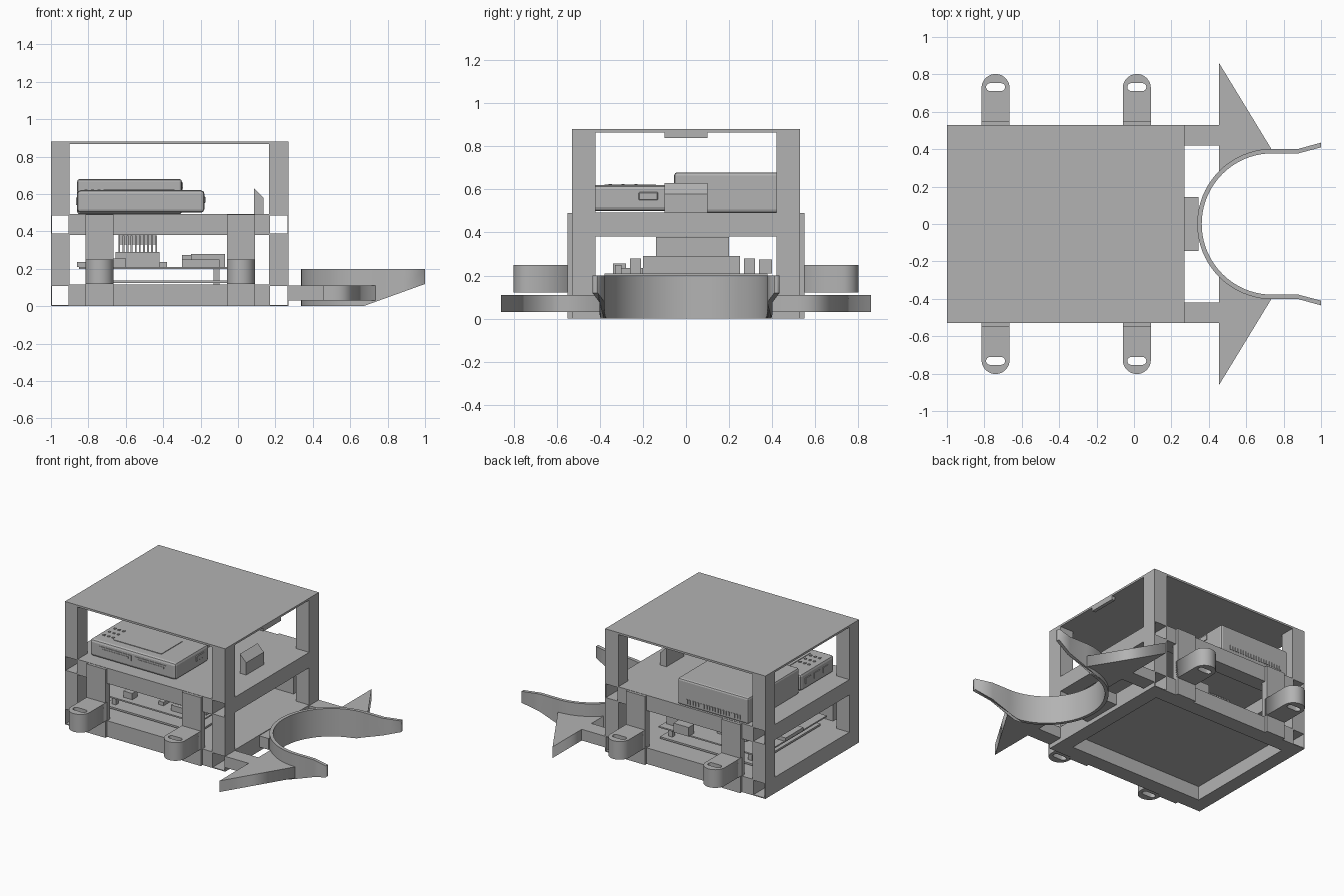
import bpy
import bmesh
import math

cube = bpy.data.objects.get("Cube")
if cube:
    bpy.data.objects.remove(cube, do_unlink=True)

grey = bpy.data.materials.new("plain grey")
grey.use_nodes = True
grey.diffuse_color = (0.45, 0.45, 0.45, 1)
grey.node_tree.nodes["Principled BSDF"].inputs["Base Color"].default_value = grey.diffuse_color


def add_object(name, mesh):
    obj = bpy.data.objects.new(name, mesh)
    bpy.context.collection.objects.link(obj)
    mesh.materials.clear()
    mesh.materials.append(grey)
    return obj


def boxes(name, spans):
    """One object made of boxes given as (x0, x1, y0, y1, z0, z1)."""
    bm = bmesh.new()
    for x0, x1, y0, y1, z0, z1 in spans:
        made = bmesh.ops.create_cube(bm, size=1)["verts"]
        for v in made:
            v.co = ((x0 + x1) / 2 + v.co.x * (x1 - x0),
                    (y0 + y1) / 2 + v.co.y * (y1 - y0),
                    (z0 + z1) / 2 + v.co.z * (z1 - z0))
    mesh = bpy.data.meshes.new(name)
    bm.to_mesh(mesh)
    bm.free()
    return add_object(name, mesh)


def outline(name, loops, z0, z1):
    """Extrude closed xy outlines; inner loops become holes."""
    curve = bpy.data.curves.new(name, "CURVE")
    curve.dimensions = "2D"
    curve.fill_mode = "BOTH"
    curve.extrude = (z1 - z0) / 2
    for loop in loops:
        spline = curve.splines.new("POLY")
        spline.points.add(len(loop) - 1)
        for point, (x, y) in zip(spline.points, loop):
            point.co = (x, y, 0, 1)
        spline.use_cyclic_u = True
    temp = bpy.data.objects.new(name, curve)
    bpy.context.collection.objects.link(temp)
    deps = bpy.context.evaluated_depsgraph_get()
    mesh = bpy.data.meshes.new_from_object(temp.evaluated_get(deps))
    bpy.data.objects.remove(temp, do_unlink=True)
    for v in mesh.vertices:
        v.co.z += (z0 + z1) / 2
    return add_object(name, mesh)


def bevel(obj, width, segments=1):
    mod = obj.modifiers.new("Bevel", "BEVEL")
    mod.width = width
    mod.segments = segments


def arc(cx, cy, r, a0, a1, n):
    angles = [math.radians(a0 + (a1 - a0) * i / n) for i in range(n + 1)]
    return [(cx + r * math.cos(a), cy + r * math.sin(a)) for a in angles]


LEFT, RIGHT, DEPTH = -1.0, 0.27, 0.53
IN_L, IN_R, IN_D = -0.9, 0.165, 0.42
WALL = 0.006
columns = [(LEFT, IN_L), (IN_R, RIGHT)]
sides = [(-DEPTH, -IN_D), (IN_D, DEPTH)]


# Base and shelf: hollow trays with open channels along both ends
def tray(name, z0, z1, deck):
    parts = [(IN_L, IN_R, -DEPTH, DEPTH, z1 - deck, z1)]
    parts += [(IN_L, IN_R, a, b, z0, z1 - deck) for a, b in sides]
    for a, b in columns:
        parts += [(a, b, -DEPTH, DEPTH, z0, z0 + WALL),
                  (a, b, -DEPTH, DEPTH, z1 - WALL, z1),
                  (a, a + WALL, -DEPTH, DEPTH, z0, z1),
                  (b - WALL, b, -DEPTH, DEPTH, z0, z1)]
    boxes(name, parts)


tray("base_tray", 0, 0.115, 0.015)
tray("middle_shelf", 0.382, 0.492, 0.012)

# Corner posts and roof
for name, z0, z1 in [("lower_posts", 0.115, 0.382), ("upper_posts", 0.492, 0.866)]:
    boxes(name, [(*c, *s, z0, z1) for c in columns for s in sides])
boxes("roof", [(LEFT, RIGHT, -DEPTH, DEPTH, 0.866, 0.88)])
boxes("roof_tab", [(0.245, RIGHT, -0.1, 0.1, 0.84, 0.866)])

# Mounting straps with slotted, round-ended lugs
for cx in (-0.74, 0.015):
    for s in (-1, 1):
        ya, yb = sorted((s * 0.5, s * 0.55))
        boxes("mounting_strap", [(cx - 0.075, cx + 0.075, ya, yb, 0, 0.49)])
        end = [(x, s * y) for x, y in arc(cx, 0.727, 0.075, 0, 180, 20)]
        lug = [(cx + 0.075, s * DEPTH)] + end + [(cx - 0.075, s * DEPTH)]
        slot = arc(cx + 0.03, s * 0.732, 0.021, -90, 90, 8)
        slot += arc(cx - 0.03, s * 0.732, 0.021, 90, 270, 8)
        outline("mounting_lug", [lug, slot], 0.12, 0.25)

# Curved catcher with flared tips and sloping lower edge
half_out = [(1, 0.435), (0.88, 0.402)] + arc(0.74, 0, 0.402, 90, 180, 20)
half_in = [(1, 0.41), (0.88, 0.378)] + arc(0.74, 0, 0.378, 90, 180, 20)
outer = half_out + [(x, -y) for x, y in reversed(half_out[:-1])]
inner = half_in + [(x, -y) for x, y in reversed(half_in[:-1])]
catcher = outline("curved_catcher", [outer + inner[::-1]], 0, 0.2)
for v in catcher.data.vertices:
    if v.co.z < 0.1:
        v.co.z = max(0, (v.co.x - 0.67) * 0.36)

# Arms joining the catcher to the body
boxes("centre_arm", [(RIGHT, 0.345, -0.145, 0.145, 0.03, 0.11)])
for s in (-1, 1):
    ya, yb = sorted((s * IN_D, s * DEPTH))
    boxes("side_arm", [(RIGHT, 0.455, ya, yb, 0.03, 0.11)])
    fin = [(0.455, 0.86), (0.735, 0.4), (0.6, 0.37), (0.455, 0.28)]
    outline("pointed_fin", [[(x, s * y) for x, y in fin]], 0.03, 0.11)

# Stop block on the shelf with a sloping top
stop = boxes("stop_block", [(0.085, 0.135, -0.1, 0.1, 0.49, 0.63)])
for v in stop.data.vertices:
    if v.co.z > 0.6 and v.co.x > 0.1:
        v.co.z = 0.58

# Front flat device with card slots and round-edged case
hub = boxes("flat_device", [(-0.86, -0.18, -0.45, -0.07, 0.5, 0.62)])
bevel(hub, 0.018, 2)
boxes("device_lid_panel", [(-0.72, -0.34, -0.38, -0.14, 0.618, 0.624)])
for x in (-0.78, -0.5):
    boxes("card_slot", [(x, x + 0.25, -0.454, -0.445, 0.55, 0.588),
                        (x + 0.02, x + 0.23, -0.457, -0.445, 0.563, 0.575)])
port = boxes("oval_port", [(-0.185, -0.175, -0.22, -0.13, 0.55, 0.588)])
bevel(port, 0.004)
boxes("device_end_ports", [(-0.865, -0.855, y, y + 0.06, 0.54, 0.58)
                           for y in (-0.38, -0.28, -0.18)])
boxes("device_buttons", [(-0.82 + 0.035 * i, -0.805 + 0.035 * i, y, y + 0.015, 0.618, 0.625)
                         for i in range(3) for y in (-0.36, -0.3, -0.24)])

# Rear computer with ports and vents
computer = boxes("small_computer", [(-0.86, -0.3, -0.055, 0.525, 0.492, 0.68)])
bevel(computer, 0.014, 2)
boxes("computer_ports", [(-0.305, -0.295, y0, y1, z0, z1) for y0, y1, z0, z1 in
                         [(0.1, 0.23, 0.632, 0.662), (0.245, 0.38, 0.625, 0.662),
                          (0.09, 0.17, 0.56, 0.59), (0.195, 0.27, 0.555, 0.61),
                          (0.29, 0.36, 0.575, 0.615), (0.29, 0.36, 0.535, 0.565),
                          (0.38, 0.41, 0.53, 0.57)]])
boxes("computer_vents", [(-0.8 + 0.022 * i, -0.79 + 0.022 * i, 0.52, 0.53, 0.515, 0.545)
                         for i in range(20)])

# Circuit boards in the lower bay
boxes("lower_board", [(-0.8, -0.06, -0.38, 0.38, 0.125, 0.138)])
boxes("upper_board", [(-0.85, -0.05, -0.38, 0.38, 0.2, 0.21)])
boxes("board_spacers", [(x, x + 0.03, y, y + 0.03, 0.115, 0.2)
                        for x in (-0.76, -0.13) for y in (-0.34, 0.31)])
boxes("board_parts", [(-0.25, -0.07, -0.26, -0.21, 0.21, 0.28),
                      (-0.25, -0.07, 0.27, 0.32, 0.21, 0.28),
                      (-0.3, -0.1, -0.33, -0.3, 0.21, 0.25),
                      (-0.67, -0.6, -0.34, -0.28, 0.21, 0.255),
                      (-0.42, -0.38, -0.3, -0.2, 0.21, 0.235),
                      (-0.86, -0.78, -0.1, 0.1, 0.21, 0.235),
                      (-0.3, -0.18, 0.34, 0.4, 0.21, 0.275)])

# Pin-fin heat sink
boxes("heat_sink_base", [(-0.655, -0.42, -0.2, 0.25, 0.21, 0.29)])
boxes("heat_sink_fins", [(-0.64 + 0.022 * i, -0.63 + 0.022 * i, -0.14, 0.2, 0.29, 0.378)
                         for i in range(10)])
boxes("heat_sink_plate", [(-0.64, -0.44, -0.07, 0.13, 0.33, 0.38)])
